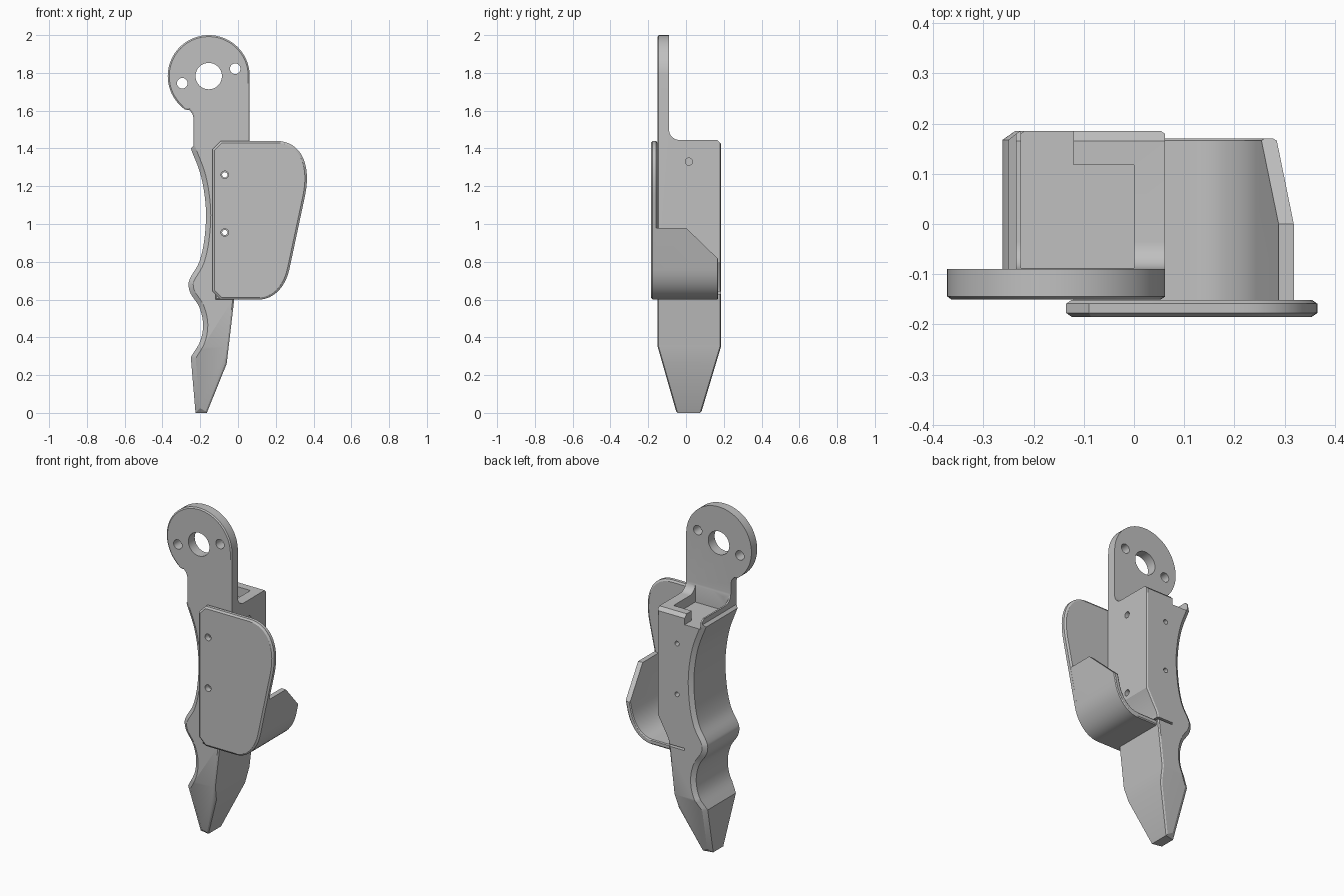
import bpy, bmesh, math
from mathutils import Vector
from mathutils.geometry import interpolate_bezier

if "Cube" in bpy.data.objects:
    bpy.data.objects.remove(bpy.data.objects["Cube"])

grey = bpy.data.materials.new("plain grey")
grey.use_nodes = True
grey.diffuse_color = (0.53, 0.53, 0.53, 1)
grey.node_tree.nodes["Principled BSDF"].inputs["Base Color"].default_value = grey.diffuse_color


def finish(name, bm):
    bmesh.ops.recalc_face_normals(bm, faces=bm.faces)
    mesh = bpy.data.meshes.new(name)
    bm.to_mesh(mesh)
    bm.free()
    mesh.materials.append(grey)
    ob = bpy.data.objects.new(name, mesh)
    bpy.context.collection.objects.link(ob)
    return ob


def inset(pts, amount):
    """Move each outline point inward by amount(point), mitred."""
    pts = [Vector(p) for p in pts]
    area = sum(a.x * b.y - a.y * b.x for a, b in zip(pts, pts[1:] + pts[:1]))
    side = 1 if area > 0 else -1
    out = []
    for i, p in enumerate(pts):
        d1 = (p - pts[i - 1]).normalized()
        d2 = (pts[(i + 1) % len(pts)] - p).normalized()
        n1, n2 = Vector((-d1.y, d1.x)), Vector((-d2.y, d2.x))
        n = (n1 + n2).normalized()
        out.append(p + n * side * amount(p) / max(n.dot(n1), 0.6))
    return out


def prism(pts, lo, hi, axis="y", chamfer=None):
    """Extrude an outline along an axis, with optional chamfered rims."""
    bm = bmesh.new()
    pts = [Vector(p) for p in pts]
    layers = [(pts, [lo] * len(pts)), (pts, [hi] * len(pts))]
    if chamfer:
        small = inset(pts, chamfer)
        drop = [chamfer(p) * 0.7 for p in pts]
        layers = [(small, [lo] * len(pts)), (pts, [lo + d for d in drop]),
                  (pts, [hi - d for d in drop]), (small, [hi] * len(pts))]
    rings = []
    for outline, depth in layers:
        rings.append([bm.verts.new((p.x, d, p.y) if axis == "y" else (d, p.x, p.y))
                      for p, d in zip(outline, depth)])
    bm.faces.new(rings[0])
    bm.faces.new(rings[-1])
    for a, b in zip(rings, rings[1:]):
        for i in range(len(a)):
            j = (i + 1) % len(a)
            bm.faces.new((a[i], a[j], b[j], b[i]))
    return bm


def circle(cx, cz, r, n=32):
    return [(cx + r * math.cos(2 * math.pi * i / n), cz + r * math.sin(2 * math.pi * i / n))
            for i in range(n)]


def box(x0, x1, y0, y1, z0, z1):
    return prism([(x0, z0), (x1, z0), (x1, z1), (x0, z1)], y0, y1)


def cut(ob, bm):
    cutter = finish("cutter", bm)
    cutter.hide_render = True
    mod = ob.modifiers.new("cut", "BOOLEAN")
    mod.operation, mod.solver, mod.object = "DIFFERENCE", "EXACT", cutter
    bpy.context.view_layer.objects.active = ob
    bpy.ops.object.modifier_apply(modifier=mod.name)
    bpy.data.objects.remove(cutter)


def smooth_path(pts, steps=5):
    """Catmull-Rom curve through the points."""
    p = [Vector(q) for q in pts]
    p = [p[0] * 2 - p[1]] + p + [p[-1] * 2 - p[-2]]
    out = []
    for a, b, c, d in zip(p, p[1:], p[2:], p[3:]):
        h1, h2 = b + (c - a) / 6, c - (d - b) / 6
        out += [v.to_2d() for v in interpolate_bezier(b, h1, h2, c, steps + 1)[:-1]]
    return out + [p[-2]]


def corner(a, c, b, n=12):
    a, b, c = Vector(a), Vector(b), Vector(c)
    return [v.to_2d() for v in interpolate_bezier(a, a.lerp(c, 0.6), b.lerp(c, 0.6), b, n)]


# Handle: finger grip curve, tip, back edge and round mounting head
grip = smooth_path([(-.25, 1.4), (-.195, 1.25), (-.17, 1.08), (-.178, .92), (-.205, .8),
                    (-.25, .72), (-.262, .68), (-.25, .63), (-.205, .56), (-.185, .47),
                    (-.2, .38), (-.25, .295)])
back_edge = [(-.225, 0), (-.165, 0), (-.06, .26), (-.02, .6), (-.01, .67), (.062, .8)]
head_x, head_z, head_r = -.155, 1.783, .217
head = [(head_x + head_r * math.cos(math.radians(a)), head_z + head_r * math.sin(math.radians(a)))
        for a in range(0, 236, 5)]
neck = [(-.258, 1.604), (-.242, 1.585), (-.235, 1.56), (-.235, 1.415)]


def handle_chamfer(p):
    return .025 if p[0] < -.167 and p[1] < 1.41 else .008


bm = prism(grip + back_edge + head + neck, -.15, .185, chamfer=handle_chamfer)
# Taper the lower end on both sides
taper = .35
bmesh.ops.bisect_plane(bm, geom=bm.verts[:] + bm.edges[:] + bm.faces[:], dist=1e-5,
                       plane_co=(0, 0, taper), plane_no=(0, 0, 1))
for v in bm.verts:
    if v.co.z < taper:
        v.co.y += (.1 if v.co.y < .0175 else -.105) * (1 - v.co.z / taper)
handle = finish("handle", bm)

# Thin the neck and head, leaving a fillet above the body
fillet = [(-.035 - .055 * math.sin(math.radians(a)), 1.5 - .055 * math.cos(math.radians(a)))
          for a in range(90, -1, -10)]
cut(handle, prism([(-.09, 2.2)] + fillet + [(.165, 1.445), (.2, 1.41), (.4, 1.41), (.4, 2.2)],
                  -.6, .6, "x"))
# Open recess at the top of the body
cut(handle, box(-.225, 0, -.088, .118, 1.387, 1.6))
cut(handle, box(-.225, -.12, -.088, .4, 1.387, 1.6))
# Head holes, screw holes, side holes and the guard slot
for x, z, r in ((head_x, head_z, .07), (-.295, 1.745, .028), (-.015, 1.822, .028),
                (-.07, 1.26, .014), (-.07, .955, .014)):
    cut(handle, prism(circle(x, z, r), -.4, .4))
for z in (1.33, .84):
    cut(handle, prism(circle(.015, z, .019, 20), .025, .2, "x"))
cut(handle, box(-.12, .2, .1, .4, .63, .643))

# Side guard plate
lower_bend = corner((.11, .6), (.237, .6), (.272, .76))
upper_bend = corner((.355, 1.15), (.415, 1.44), (.2, 1.44), 16)
outline = [(-.135, .645), (-.09, .6)] + lower_bend + upper_bend + [(-.09, 1.44), (-.135, 1.395)]
guard_plate = finish("guard_plate", prism(outline, -.185, -.151, chamfer=lambda p: .011))
for z in (1.26, .955):
    cut(guard_plate, prism(circle(-.07, z, .02, 24), -.4, 0))

# Curved guard wall reaching across under the hand
outer = [Vector((-.12, .6))] + lower_bend + [Vector((.335, 1.06))]
inner = inset(outer + [Vector((-.12, 1.06))], lambda p: .03)[:len(outer)]
inner[0] = Vector((-.12, .63))
inner[-1] = Vector((.305, 1.06))
guard_wall = finish("guard_wall", prism(outer + inner[::-1], -.165, .17,
                                        chamfer=lambda p: .006))
cut(guard_wall, prism([(-.4, .98), (0, .98), (.165, .82), (.4, .59), (.4, 1.3), (-.4, 1.3)],
                      -.6, .6, "x"))

# Smooth the curved faces, keep the corners sharp
bpy.ops.object.select_all(action="DESELECT")
for ob in (handle, guard_plate, guard_wall):
    ob.select_set(True)
bpy.context.view_layer.objects.active = handle
bpy.ops.object.shade_smooth_by_angle(angle=math.radians(25))
